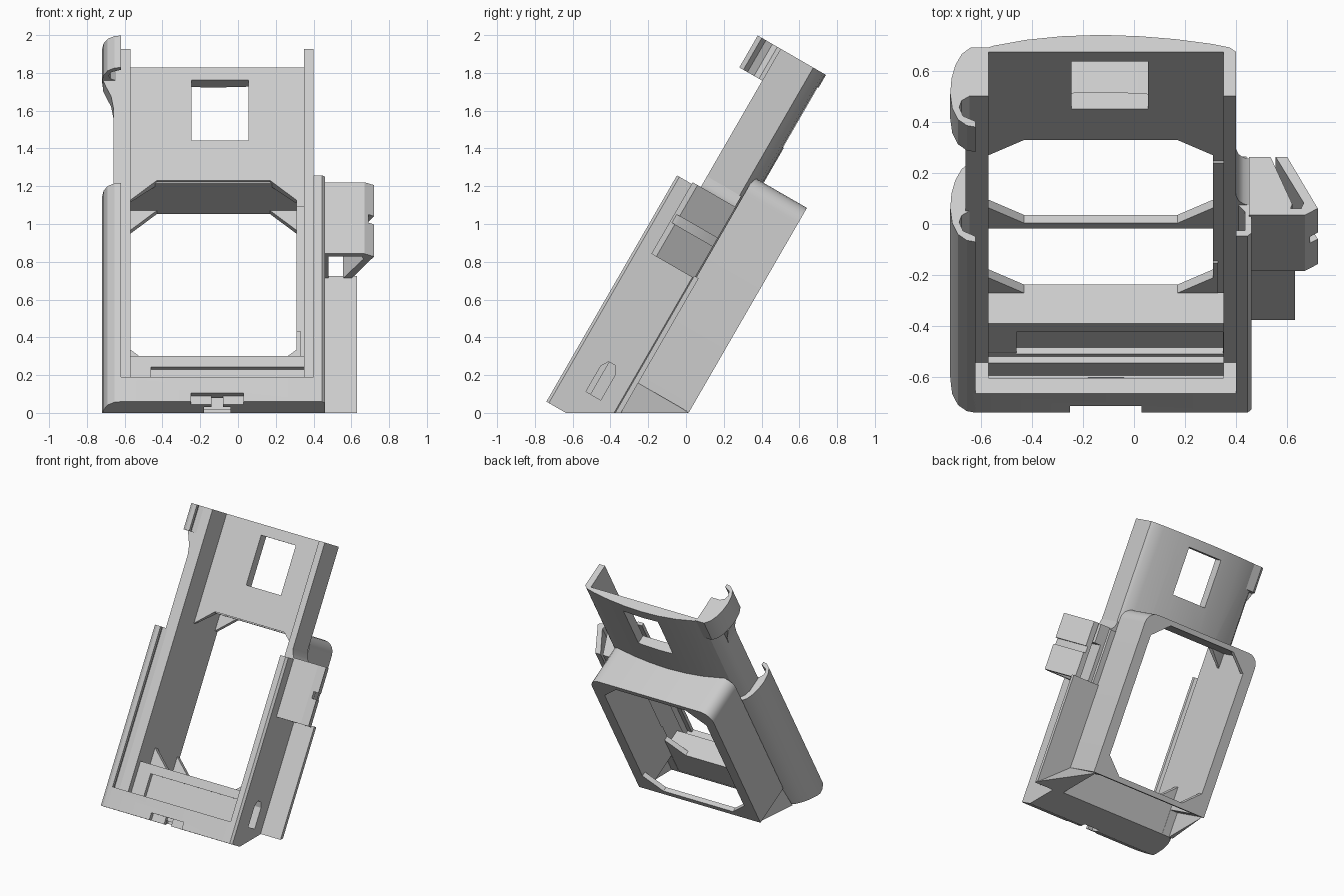
import bpy, bmesh, math
from mathutils import Matrix

if "Cube" in bpy.data.objects:
    bpy.data.objects.remove(bpy.data.objects["Cube"])

grey = bpy.data.materials.new("light_grey_plastic")
grey.use_nodes = True
COLOR = (0.6, 0.6, 0.6, 1)
grey.diffuse_color = COLOR
grey.node_tree.nodes["Principled BSDF"].inputs["Base Color"].default_value = COLOR

# Local frame: x across, t front to back, s along the holder, leaning back 30 degrees
LEAN = Matrix.Rotation(math.radians(-30), 4, "X")


def finish(name, bm):
    bmesh.ops.recalc_face_normals(bm, faces=bm.faces)
    mesh = bpy.data.meshes.new(name)
    bm.to_mesh(mesh)
    bm.free()
    mesh.materials.append(grey)
    ob = bpy.data.objects.new(name, mesh)
    bpy.context.collection.objects.link(ob)
    return ob


def prism(name, pts, lo, hi, axis="s"):
    """Extrude a profile: (x, t) along s, (x, s) along t, or (t, s) along x."""
    place = {"s": lambda a, b, c: (a, b, c),
             "t": lambda a, b, c: (a, c, b),
             "x": lambda a, b, c: (c, a, b)}[axis]
    bm = bmesh.new()
    face = bm.faces.new([bm.verts.new(place(a, b, lo)) for a, b in pts])
    ext = bmesh.ops.extrude_face_region(bm, geom=[face])
    top = [v for v in ext["geom"] if isinstance(v, bmesh.types.BMVert)]
    bmesh.ops.translate(bm, verts=top, vec=place(0, 0, hi - lo))
    bm.transform(LEAN)
    return finish(name, bm)


def block(name, x, t, s):
    return prism(name, [(x[0], t[0]), (x[1], t[0]), (x[1], t[1]), (x[0], t[1])], *s)


def web(name, inner, outer):
    """Sloping corner web between the hood foot and the ground."""
    bm = bmesh.new()
    for p in [(outer, -.36, 0), (inner, -.36, 0), (inner, .015, 0), (inner, -.26, .18)]:
        bm.verts.new(p)
    bmesh.ops.convex_hull(bm, input=bm.verts)
    return finish(name, bm)


def octagon(a0, a1, b0, b1, da, db):
    """Rectangle with clipped corners."""
    return [(a0 + da, b0), (a1 - da, b0), (a1, b0 + db), (a1, b1 - db),
            (a1 - da, b1), (a0 + da, b1), (a0, b1 - db), (a0, b0 + db)]


def arch(a0, a1, b0, b1, r, steps=5):
    """Rectangle with two rounded top corners."""
    pts = [(a0, b0), (a1, b0)]
    for cx, start in ((a1 - r, 0), (a0 + r, 90)):
        for i in range(steps + 1):
            ang = math.radians(start + 90 * i / steps)
            pts.append((cx + r * math.cos(ang), b1 - r + r * math.sin(ang)))
    return pts


def cut(ob, *tools):
    bpy.context.view_layer.objects.active = ob
    for c in tools:
        mod = ob.modifiers.new("cut", "BOOLEAN")
        mod.operation, mod.solver, mod.object = "DIFFERENCE", "EXACT", c
        bpy.ops.object.modifier_apply(modifier=mod.name)


# Reusable cutters
ground = block("ground_cutter", (-2, 2), (-2, 2), (-2, 0))
ground.data.transform(LEAN.inverted())
opening = prism("opening_cutter", octagon(-.57, .31, .065, 1.23, .14, .12), -.6, -.2, "t")
port = block("port_cutter", (-.25, .03), (-.8, -.64), (-.5, -.265))
tongue = block("tongue_cutter", (-.18, -.04), (-.615, -.53), (-.5, -.25))
stem = block("stem_cutter", (-.14, -.08), (-.65, -.60), (-.5, -.265))
window = block("window_cutter", (-.245, .055), (-.6, -.1), (1.474, 1.843))
side_slot = prism("slot_cutter", octagon(-.515, -.425, -.205, .03, .025, .04),
                  .3, .6, "x")
channel = prism("channel_cutter", [(-.60, -.285), (-.52, -.285), (-.52, -.19), (-.489, -.19),
                                   (-.489, -.1), (-.60, -.1)], -.57, .35, "x")
bar_slot = block("bar_slot_cutter", (-.46, .349), (-.515, -.46), (-.17, 0))
inside = block("hood_cutter", (-.57, .31), (-.4, -.025), (-.5, 1.222))
rim = prism("rim_cutter", octagon(-.57, .31, .05, 1.222, .14, .12), -.1, .1, "t")
groove = prism("groove_cutter", [(.69, -.7), (.69, -.54), (.575, -.3), (.8, -.3), (.8, -.7)],
               .835, .885)
cutters = [ground, opening, port, tongue, stem, window, side_slot, channel, bar_slot,
           inside, rim, groove]

# Lower side walls with curled front lips
LEFT = [(-.62, -.67), (-.655, -.663), (-.69, -.635), (-.712, -.585), (-.72, -.52),
        (-.715, -.45), (-.70, -.39), (-.675, -.34), (-.64, -.31)]
CURL = [(-.57, -.31), (-.57, -.53), (-.645, -.53), (-.675, -.55), (-.685, -.58),
        (-.67, -.62), (-.62, -.645)]
RIGHT = [(.46, -.33), (.46, -.655), (.445, -.67)]
left_wall = prism("left_grip_wall", CURL + LEFT, -.318, 1.02)
right_wall = prism("right_grip_wall", [
    (.31, -.31), (.31, -.34), (.35, -.34), (.35, -.53), (.41, -.53), (.435, -.56),
    (.435, -.645), (.40, -.645), (.40, -.67)] + RIGHT[::-1] + [(.44, -.31)], -.318, 1.065)
cut(left_wall, ground)
cut(right_wall, side_slot, ground)

# Bottom wall with a channel behind its lip, and the slotted bar
bottom_wall = prism("bottom_wall", LEFT + [(.44, -.31)] + RIGHT, -.318, -.167)
cut(bottom_wall, channel, bar_slot, port, tongue, stem, ground)
bar = block("slotted_bar", (-.57, .35), (-.488, -.348), (-.19, .065))
cut(bar, bar_slot)

# Plate around the lower half of the opening
frame = block("opening_frame", (-.58, .33), (-.35, -.312), (-.3, .3))
cut(frame, opening, ground)

# Upper back: U-shaped channel with a gently bowed rear
upper = prism("upper_back", [
    (-.57, -.33), (-.57, -.53), (-.66, -.53), (-.66, -.41), (-.645, -.365), (-.61, -.325),
    (-.55, -.302), (-.42, -.275), (-.28, -.259), (-.13, -.253), (.02, -.259), (.16, -.272),
    (.30, -.293), (.375, -.31), (.40, -.33), (.40, -.53), (.35, -.53), (.35, -.33)],
    .98, 1.92)
cut(upper, opening, window)
prism("right_shoulder_fillet", [(.39, 1.06), (.46, 1.06), (.43, 1.075), (.41, 1.10),
                                (.40, 1.14), (.39, 1.14)], -.53, -.32, "t")

# Curled hook at the top left, with its blended root
prism("top_hook", CURL + LEFT, 1.725, 1.92)
prism("hook_root", [(-.64, 1.56), (-.66, 1.56), (-.672, 1.63), (-.70, 1.69),
                    (-.716, 1.73), (-.64, 1.73)], -.53, -.42, "t")

# Rear hood: open box with clipped rim, open towards the ground
hood = prism("rear_hood", arch(-.655, .395, .01, 1.26, .09), -.312, .012, "t")
cut(hood, inside, rim, ground)
web("left_foot_web", .375, .63)
web("right_foot_web", -.635, -.67)

# Side fin along the right edge
fin = block("side_fin", (.39, .63), (-.325, -.298), (-.4, .65))
cut(fin, ground)

# Hooked side clip with a groove across its outer face
clip = prism("side_clip", [
    (.45, -.58), (.67, -.58), (.72, -.55), (.60, -.317), (.555, -.317),
    (.665, -.525), (.655, -.55), (.48, -.55), (.48, -.317), (.45, -.317)], .638, 1.075)
cut(clip, groove)
prism("clip_core", [(.47, -.56), (.61, -.56), (.62, -.53), (.535, -.317), (.47, -.317)],
      .93, 1.075)

for c in cutters:
    bpy.data.objects.remove(c)

# Smooth the rounded profiles, keep hard corners
for ob in bpy.data.objects:
    ob.select_set(ob.type == "MESH")
bpy.context.view_layer.objects.active = hood
bpy.ops.object.shade_smooth_by_angle(angle=math.radians(26))
